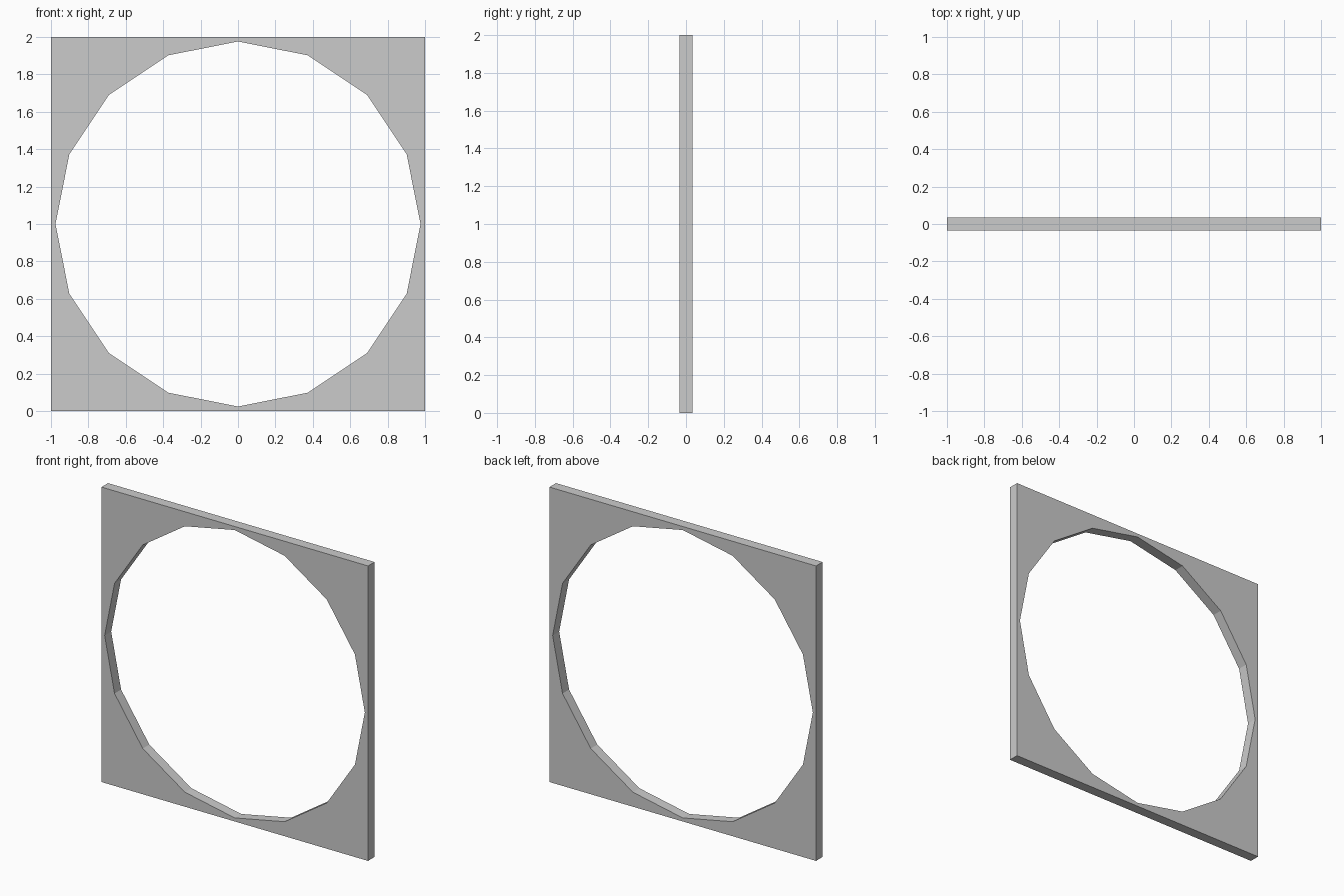
import bpy, bmesh
from math import sin, cos, tau

if "Cube" in bpy.data.objects:
    bpy.data.objects.remove(bpy.data.objects["Cube"])

SIDES = 16        # sides of the round opening
RADIUS = 0.976    # opening radius
HALF = 1.0        # half width of the square plate
DEPTH = 0.07      # plate thickness

bm = bmesh.new()


def ring(y, square):
    """Opening outline, or the same points pushed out to the square edge."""
    verts = []
    for i in range(SIDES):
        c, s = cos(tau * i / SIDES), sin(tau * i / SIDES)
        r = HALF / max(abs(c), abs(s)) if square else RADIUS
        verts.append(bm.verts.new((r * c, y, HALF + r * s)))
    return verts


# Cross-section loops in order: front inner, front outer, back outer, back inner
loops = [ring(-DEPTH / 2, False), ring(-DEPTH / 2, True),
         ring(DEPTH / 2, True), ring(DEPTH / 2, False)]

# Front face, outer edge, back face and inner rim
for k in range(4):
    a, b = loops[k], loops[(k + 1) % 4]
    for i in range(SIDES):
        j = (i + 1) % SIDES
        bm.faces.new((a[i], b[i], b[j], a[j]))

bmesh.ops.recalc_face_normals(bm, faces=bm.faces)
mesh = bpy.data.meshes.new("square_frame")
bm.to_mesh(mesh)
bm.free()
bpy.context.collection.objects.link(bpy.data.objects.new("square_frame", mesh))
